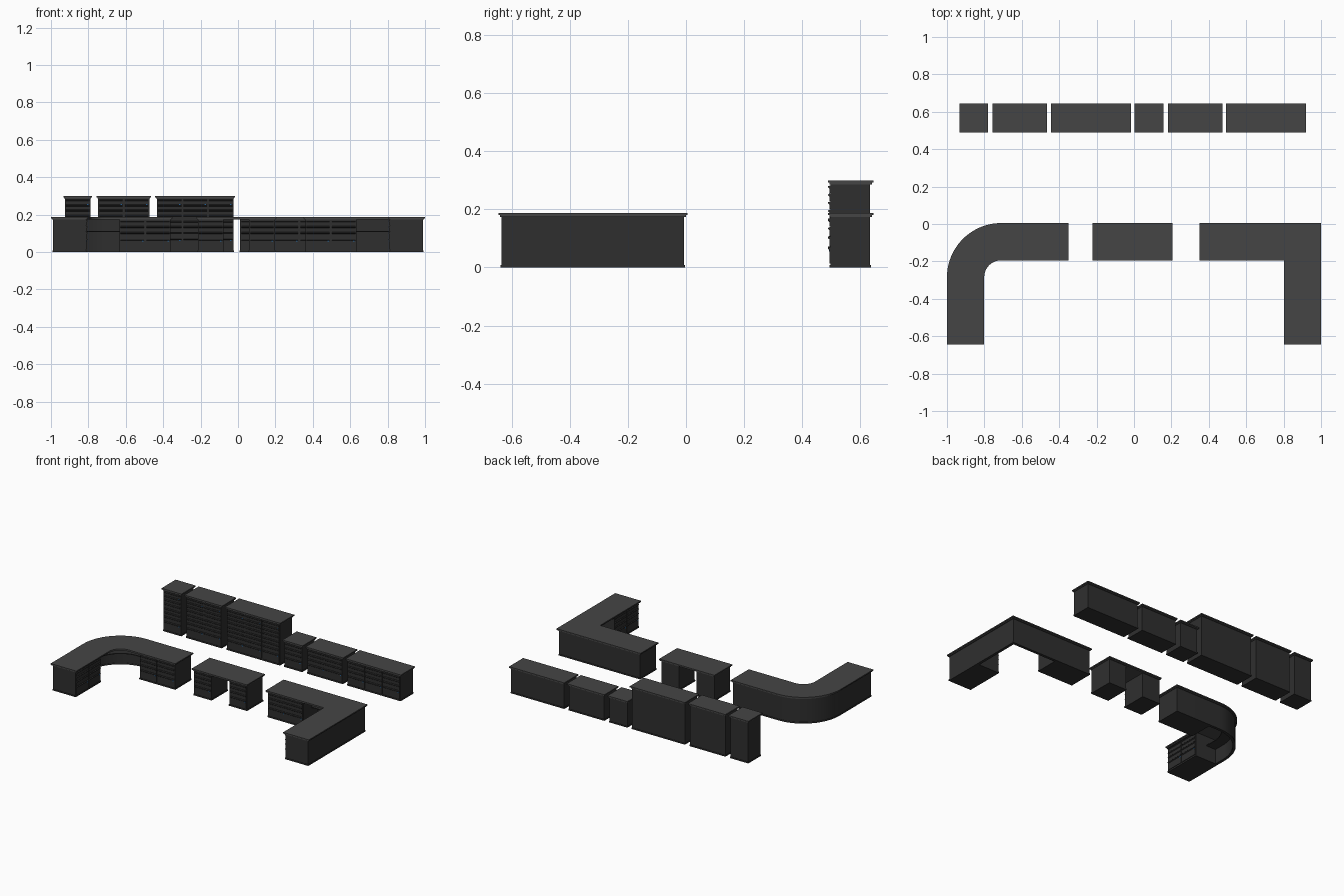
import bpy, bmesh
from math import pi, sin, cos
from mathutils import Matrix, Vector

if "Cube" in bpy.data.objects:
    bpy.data.objects.remove(bpy.data.objects["Cube"])


def mat(name, c):
    m = bpy.data.materials.new(name)
    m.diffuse_color = (*c, 1)
    m.use_nodes = True
    m.node_tree.nodes["Principled BSDF"].inputs["Base Color"].default_value = m.diffuse_color
    return m


DARK = mat("dark_paint", (0.028, 0.028, 0.028))
TOP = mat("counter_grey", (0.06, 0.06, 0.06))
BLUE = mat("lock_blue", (0.02, 0.15, 0.4))


def finish(bm, name, material, M=None):
    bmesh.ops.recalc_face_normals(bm, faces=bm.faces)
    if M is not None:
        bm.transform(M)
    me = bpy.data.meshes.new(name)
    bm.to_mesh(me)
    bm.free()
    me.materials.append(material)
    ob = bpy.data.objects.new(name, me)
    bpy.context.collection.objects.link(ob)
    return ob


def add_box(bm, x0, x1, y0, y1, z0, z1):
    S = Matrix.Diagonal((x1 - x0, y1 - y0, z1 - z0, 1))
    T = Matrix.Translation(((x0 + x1) / 2, (y0 + y1) / 2, (z0 + z1) / 2))
    bmesh.ops.create_cube(bm, size=1, matrix=T @ S)


def box(name, b, material=DARK, M=None):
    bm = bmesh.new()
    add_box(bm, *b)
    return finish(bm, name, material, M)


LOW = [0.012, 0.072, 0.108, 0.14, 0.171]
TALL = [0.012, 0.075, 0.11, 0.14, 0.168, 0.2, 0.228, 0.255, 0.283]
W = 0.1365


def bank(name, x, y, rot, cols, levels, depth):
    """Drawer bank: carcass, plinth, drawer fronts with lip pulls, locks."""
    M = Matrix.Translation((x, y, 0)) @ Matrix.Rotation(rot, 4, 'Z')
    w, h = cols * W, levels[-1] + 0.004
    box(name + "_carcass", (0, w, 0, depth, 0.002, h), DARK, M)
    box(name + "_plinth", (-0.003, w + 0.003, -0.003, depth + 0.003, 0, 0.009), DARK, M)
    fr, pu, lo = bmesh.new(), bmesh.new(), bmesh.new()
    for c in range(cols):
        a, b = c * W + 0.003, (c + 1) * W - 0.003
        for z0, z1 in zip(levels, levels[1:]):
            add_box(fr, a, b, -0.004, 0.001, z0 + 0.001, z1 - 0.001)
            # sloped lip along the top of each drawer
            prof = [(-0.004, z1 - 0.011), (-0.009, z1 - 0.007),
                    (-0.009, z1 - 0.004), (-0.004, z1 - 0.002)]
            l = [pu.verts.new((a + 0.003, p, q)) for p, q in prof]
            r = [pu.verts.new((b - 0.003, p, q)) for p, q in prof]
            pu.faces.new(l)
            pu.faces.new(r)
            for i in range(4):
                j = (i + 1) % 4
                pu.faces.new((l[i], l[j], r[j], r[i]))
        for z in [levels[1] - 0.017] + ([0.25] if len(levels) > 5 else []):
            add_box(lo, b - 0.015, b - 0.007, -0.0055, -0.003, z, z + 0.006)
    finish(fr, name + "_drawer_fronts", DARK, M)
    finish(pu, name + "_drawer_pulls", DARK, M)
    finish(lo, name + "_locks", BLUE, M)


def stepped_top(name, x0, x1, y0, y1, z):
    box(name + "_top_trim", (x0 + 0.005, x1 - 0.005, y0 + 0.005, y1 - 0.005, z - 0.014, z - 0.007), TOP)
    box(name + "_top", (x0, x1, y0, y1, z - 0.008, z), TOP)


# rear row of straight cabinets
for i, (c, n, lv) in enumerate([(-0.857, 1, TALL), (-0.611, 2, TALL), (-0.229, 3, TALL),
                                (0.08, 1, LOW), (0.327, 2, LOW), (0.706, 3, LOW)]):
    name = "rear_cabinet_%d" % (i + 1)
    w = n * W
    bank(name, c - w / 2, 0.497, 0, n, lv, 0.136)
    stepped_top(name, c - w / 2 - 0.009, c + w / 2 + 0.009, 0.488, 0.645, lv[-1] + 0.017)

# central desk with two pedestals and open knee space
bank("desk_left_pedestal", -0.214, -0.182, 0, 1, LOW, 0.175)
bank("desk_right_pedestal", 0.06, -0.182, 0, 1, LOW, 0.175)
stepped_top("desk", -0.223, 0.205, -0.194, 0.005, 0.188)


def ell(name, side, R, d0, d1, end, z0, z1, material=DARK):
    """L-shaped slab measured from the outer corner; R rounds the elbow."""
    def edge(d):
        pts = [(d, end)]
        if R:
            N = 20
            for k in range(N + 1):
                t = pi / 2 * k / N
                pts.append((R - (R - d) * cos(t), R - (R - d) * sin(t)))
        else:
            pts.append((d, d))
        return pts + [(end, d)]
    bm = bmesh.new()
    rows = []
    for p, q in zip(edge(d0), edge(d1)):
        rows.append([bm.verts.new((side * (1 - a), 0.005 - b, z))
                     for (a, b), z in ((p, z0), (q, z0), (q, z1), (p, z1))])
    for r, s in zip(rows, rows[1:]):
        for i in range(4):
            j = (i + 1) % 4
            bm.faces.new((r[i], r[j], s[j], s[i]))
    bm.faces.new(rows[0])
    bm.faces.new(rows[-1])
    ob = finish(bm, name, material)
    if R:
        bpy.context.view_layer.objects.active = ob
        ob.select_set(True)
        bpy.ops.object.shade_smooth_by_angle(angle=0.5)
        ob.select_set(False)


# corner counters: rounded on the left, square on the right
for side, R, name in ((-1, 0.29, "round_counter"), (1, 0, "square_counter")):
    ell(name + "_top", side, R, 0, 0.199, 0.65, 0.18, 0.188, TOP)
    ell(name + "_top_trim", side, R, 0.005, 0.194, 0.645, 0.174, 0.181, TOP)
    ell(name + "_outer_wall", side, R, 0.012, 0.026, 0.64, 0.002, 0.176)
    ell(name + "_plinth", side, R, 0.009, 0.028, 0.643, 0, 0.009)
    ell(name + "_corner_shelf", side, R, 0.024, 0.1, 0.37, 0.106, 0.111)
    bx = -0.633 if side < 0 else 0.36
    bank(name + "_back_bank", bx, -0.182, 0, 2, LOW, 0.165)
    if side < 0:
        bank(name + "_arm_bank", -0.813, -0.635, pi / 2, 2, LOW, 0.165)
    else:
        bank(name + "_arm_bank", 0.813, -0.362, -pi / 2, 2, LOW, 0.165)
